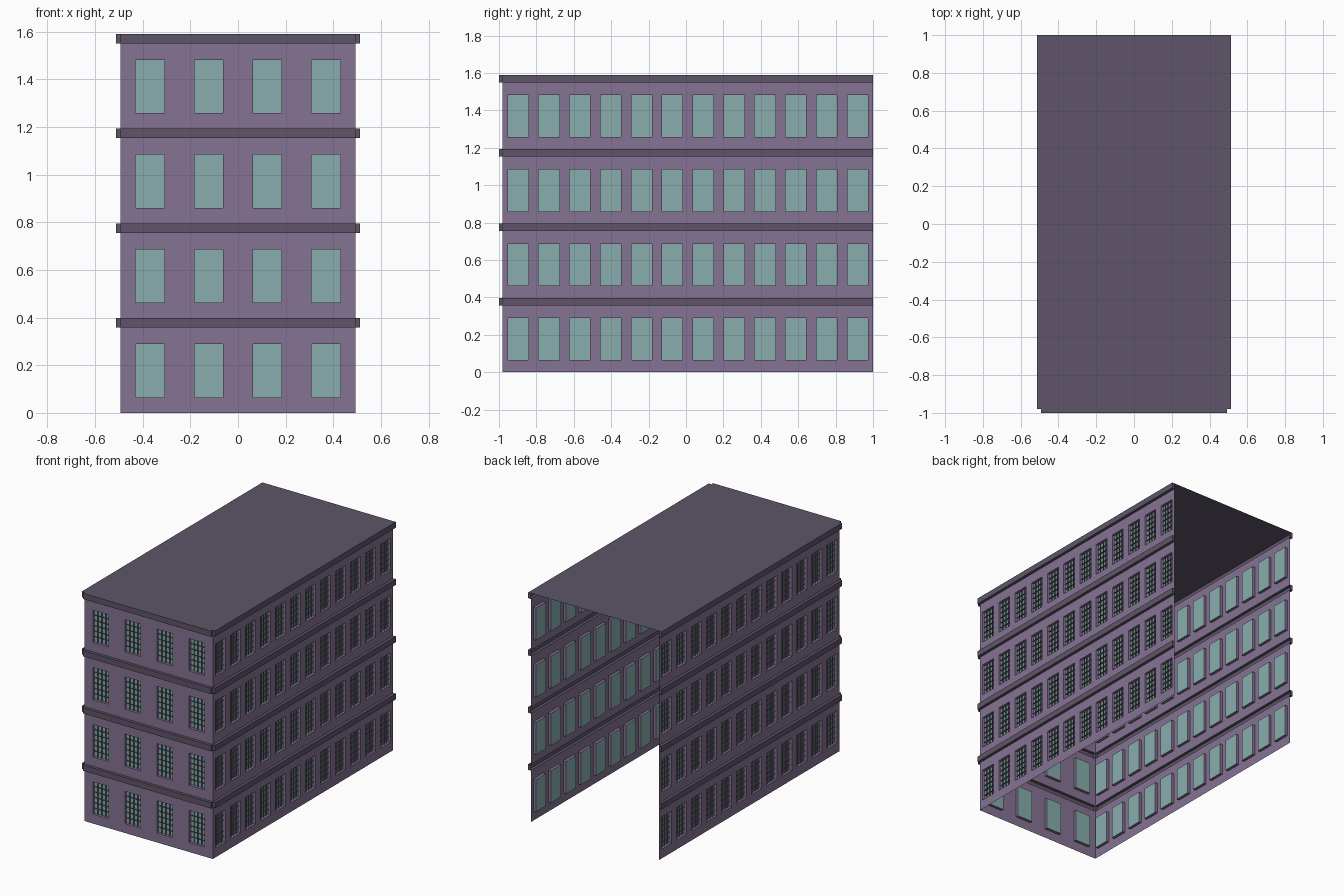
import bpy, bmesh
from mathutils import Vector

if "Cube" in bpy.data.objects:
    bpy.data.objects.remove(bpy.data.objects["Cube"])

HX, FRONT, BACK = 0.4925, -0.98, 1.0     # wall sheet extents
FLOORS, STOREY, BAND_H = 4, 0.3975, 0.04
OUT, RECESS, BAR = 0.02, 0.02, 0.01      # band projection, window depth, bar depth
SILL, HEAD = 0.065, 0.289
COLS, ROWS = 4, 6                        # panes per window


def material(name, rgb):
    m = bpy.data.materials.new(name)
    m.diffuse_color = (*rgb, 1)
    m.use_nodes = True
    m.node_tree.nodes["Principled BSDF"].inputs["Base Color"].default_value = m.diffuse_color
    return m


WALL = material("wall_purple", (0.235, 0.171, 0.296))
TRIM = material("trim_grey", (0.112, 0.091, 0.138))
GLASS = material("glass_green", (0.246, 0.423, 0.413))


class Part:
    """Collects quads, each turned to face a given direction."""

    def __init__(self, name, mat):
        self.name, self.mat, self.bm = name, mat, bmesh.new()

    def quad(self, pts, facing):
        f = self.bm.faces.new([self.bm.verts.new(p) for p in pts])
        f.normal_update()
        if f.normal.dot(facing) < 0:
            f.normal_flip()

    def finish(self):
        bmesh.ops.remove_doubles(self.bm, verts=self.bm.verts, dist=1e-5)
        me = bpy.data.meshes.new(self.name)
        self.bm.to_mesh(me)
        self.bm.free()
        me.materials.append(self.mat)
        bpy.context.collection.objects.link(bpy.data.objects.new(self.name, me))


def facade(name, origin, along, out, length, count, width):
    origin, along, out = Vector(origin), Vector(along), Vector(out)
    up = Vector((0, 0, 1))
    wall, glass = Part(name + "_wall", WALL), Part(name + "_window_glass", GLASS)
    bars, bands = Part(name + "_window_bars", TRIM), Part(name + "_bands", TRIM)

    def P(u, z, d=0.0):
        return origin + along * u + up * z + out * d

    def flat(part, u0, u1, z0, z1, d=0.0):
        part.quad([P(u0, z0, d), P(u1, z0, d), P(u1, z1, d), P(u0, z1, d)], out)

    def upright(part, u, z0, z1, d0, d1, facing):
        part.quad([P(u, z0, d0), P(u, z1, d0), P(u, z1, d1), P(u, z0, d1)], facing)

    def level(part, z, u0, u1, d0, d1, facing):
        part.quad([P(u0, z, d0), P(u1, z, d0), P(u1, z, d1), P(u0, z, d1)], facing)

    step = length / count
    for floor in range(FLOORS):
        base = floor * STOREY
        top = base + STOREY
        bot = top - BAND_H
        z0, z1 = base + SILL, base + HEAD
        for i in range(count):
            a, b = i * step, (i + 1) * step
            u0, u1 = (a + b - width) / 2, (a + b + width) / 2
            # wall sheet around the opening
            us, zs = (a, u0, u1, b), (base, z0, z1, bot)
            for c in range(3):
                for r in range(3):
                    if (c, r) != (1, 1):
                        flat(wall, us[c], us[c + 1], zs[r], zs[r + 1])
            # reveals and glass
            upright(wall, u0, z0, z1, -RECESS, 0, along)
            upright(wall, u1, z0, z1, -RECESS, 0, -along)
            level(wall, z0, u0, u1, -RECESS, 0, up)
            level(wall, z1, u0, u1, -RECESS, 0, -up)
            flat(glass, u0, u1, z0, z1, -RECESS)
            # thin glazing bars
            for k in range(1, COLS):
                upright(bars, u0 + width * k / COLS, z0, z1, -RECESS, BAR - RECESS, along)
            for k in range(1, ROWS):
                level(bars, z0 + (z1 - z0) * k / ROWS, u0, u1, -RECESS, BAR - RECESS, up)
        # projecting band above each storey
        flat(bands, 0, length, bot, top, OUT)
        level(bands, top, 0, length, 0, OUT, up)
        level(bands, bot, 0, length, 0, OUT, -up)
        upright(bands, 0, bot, top, 0, OUT, -along)
        upright(bands, length, bot, top, 0, OUT, along)
    for part in (wall, glass, bars, bands):
        part.finish()


# three sides; the back is open
depth = BACK - FRONT
facade("front", (-HX, FRONT, 0), (1, 0, 0), (0, -1, 0), 2 * HX, 4, 0.12)
facade("right", (HX, FRONT, 0), (0, 1, 0), (1, 0, 0), depth, 12, 0.11)
facade("left", (-HX, FRONT, 0), (0, 1, 0), (-1, 0, 0), depth, 12, 0.11)

# roof sheet
roof = Part("roof", TRIM)
H = FLOORS * STOREY
roof.quad([Vector(p) for p in ((-HX, FRONT, H), (HX, FRONT, H), (HX, BACK, H), (-HX, BACK, H))],
          Vector((0, 0, 1)))
roof.finish()
